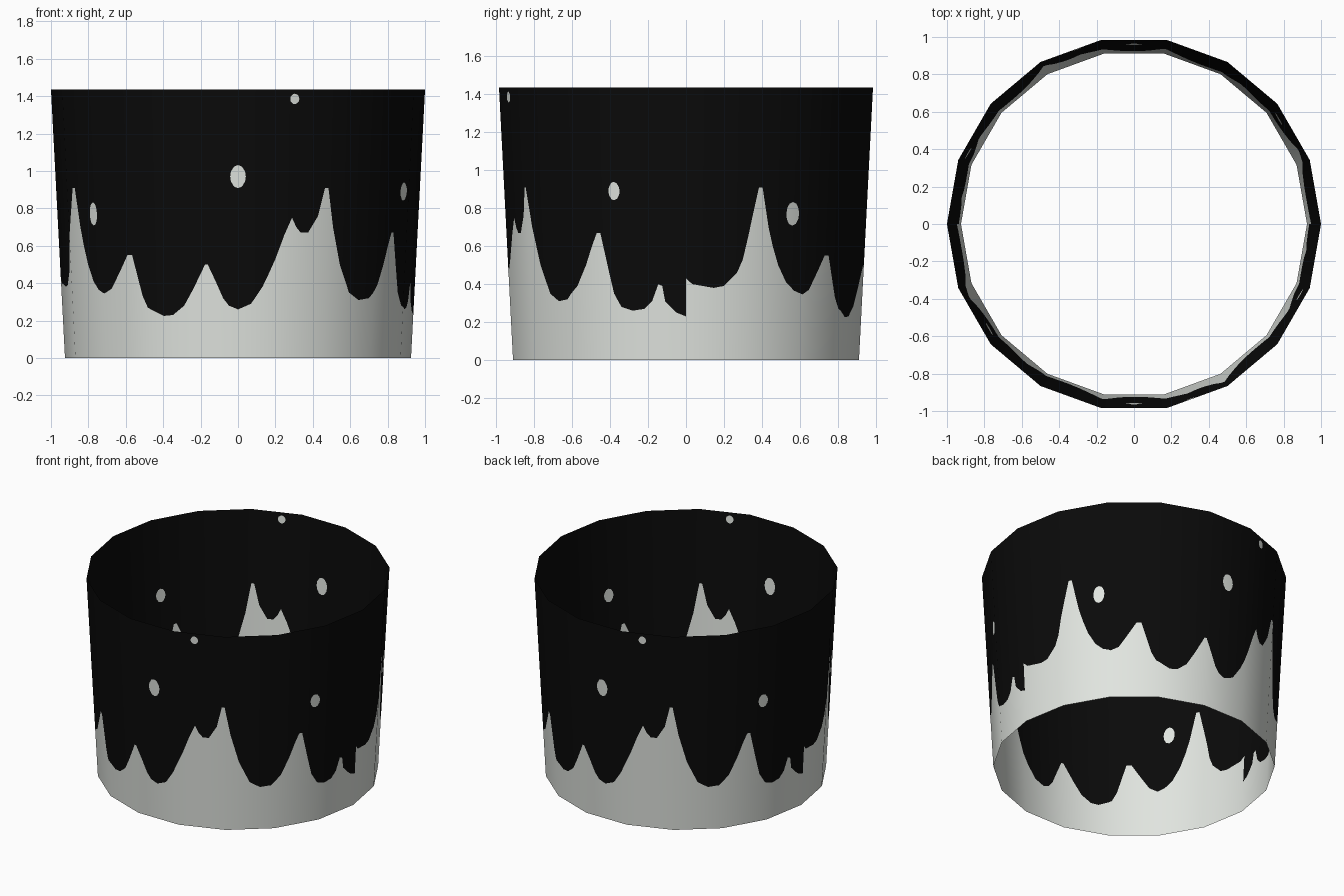
import bpy, bmesh, math

if "Cube" in bpy.data.objects:
    bpy.data.objects.remove(bpy.data.objects["Cube"])

SIDES, HEIGHT, R_LOW, R_TOP = 18, 1.435, 0.925, 1.0

# Upper edge of the pale band over half a turn: (degrees, height); it repeats twice
EDGE = [(0, .43), (2, .40), (9, .38), (12.3, .39), (16.6, .46), (18.4, .53),
        (21.3, .75), (23.5, .91), (24.8, .91), (27.3, .70), (29, .60), (31.2, .50),
        (34.3, .41), (37.4, .365), (40.6, .345), (43.8, .37), (47.9, .47),
        (51, .55), (53, .55), (55.7, .40), (57, .33), (59, .27), (64.6, .225),
        (67.9, .23), (71.9, .28), (75.2, .37), (79.3, .50), (80.2, .50), (82.7, .41),
        (85.1, .32), (87, .28), (90, .26), (94.3, .29), (98, .38), (102.2, .53),
        (105.2, .66), (107.7, .75), (109.2, .70), (110.8, .67), (113.3, .67),
        (116.6, .76), (118.7, .91), (119.8, .91), (122.1, .70), (125.4, .50),
        (129.7, .35), (133.9, .31), (138.3, .32), (142.5, .39), (145.9, .50),
        (148.3, .60), (150.2, .67), (151.5, .67), (154.3, .47), (156.1, .35),
        (158.7, .28), (162.6, .26), (166.4, .27), (168.9, .31), (171, .40),
        (172.3, .39), (173.2, .31), (176.9, .25), (180, .23)]

# Pale flecks: (degrees, height, half width in degrees, half height)
FLECKS = [(36, .77, 2.3, .062), (90, .97, 2.5, .062),
          (108, 1.385, 1.5, .028), (156.8, .89, 2.0, .048)]


def material(name, rgb):
    m = bpy.data.materials.new(name)
    m.diffuse_color = (*rgb, 1)
    m.use_nodes = True
    m.node_tree.nodes["Principled BSDF"].inputs["Base Color"].default_value = m.diffuse_color
    return m


def edge_height(a):
    for (a0, h0), (a1, h1) in zip(EDGE, EDGE[1:]):
        if a <= a1:
            return h0 + (h1 - h0) * (a - a0) / (a1 - a0)
    return EDGE[-1][1]


def fleck_span(a):
    for c, z, w, h in FLECKS:
        if abs(a - c) <= w + 1e-6:
            d = h * math.sqrt(max(0, 1 - ((a - c) / w) ** 2))
            return z - d, z + d
    return 1.1, 1.1


def point(a, z):
    """Point on the flat-sided tapered wall."""
    step = 360 / SIDES
    r = R_LOW + (R_TOP - R_LOW) * z / HEIGHT
    r *= math.cos(math.radians(step / 2)) / math.cos(math.radians(a % step - step / 2))
    t = math.radians(a)
    return r * math.cos(t), r * math.sin(t), z


# Column angles: wall corners, band points and fleck outlines
angles = {float(a) for a in range(0, 181, 20)} | {float(a) for a, _ in EDGE}
for c, _, w, _ in FLECKS:
    angles |= {round(c + w * f, 4) for f in (-1, -.9, -.5, 0, .5, .9, 1)}
angles = sorted(angles)

# Wall: pale base band, black, pale fleck, black in every column
bm = bmesh.new()
for start in (0, 180):
    columns = []
    for a in angles:
        lo, hi = fleck_span(a)
        columns.append([bm.verts.new(point(start + a, z))
                        for z in (0, edge_height(a), lo, hi, HEIGHT)])
    for p, q in zip(columns, columns[1:]):
        for k in range(4):
            if k == 2 and p[2].co == p[3].co and q[2].co == q[3].co:
                continue
            f = bm.faces.new((p[k], q[k], q[k + 1], p[k + 1]))
            f.material_index = 0 if k in (0, 2) else 1
            f.smooth = True
bmesh.ops.remove_doubles(bm, verts=bm.verts, dist=1e-5)

mesh = bpy.data.meshes.new("ring_wall")
bm.to_mesh(mesh)
bm.free()
mesh.materials.append(material("pale_grey", (.75, .78, .74)))
mesh.materials.append(material("black", (.003, .003, .003)))

# Rounded shading across the flat sides
normals = []
for v in mesh.vertices:
    r = math.hypot(v.co.x, v.co.y)
    normals.append((v.co.x / r, v.co.y / r, -(R_TOP - R_LOW) / HEIGHT))
mesh.normals_split_custom_set_from_vertices(normals)

ring = bpy.data.objects.new("ring_wall", mesh)
bpy.context.collection.objects.link(ring)
